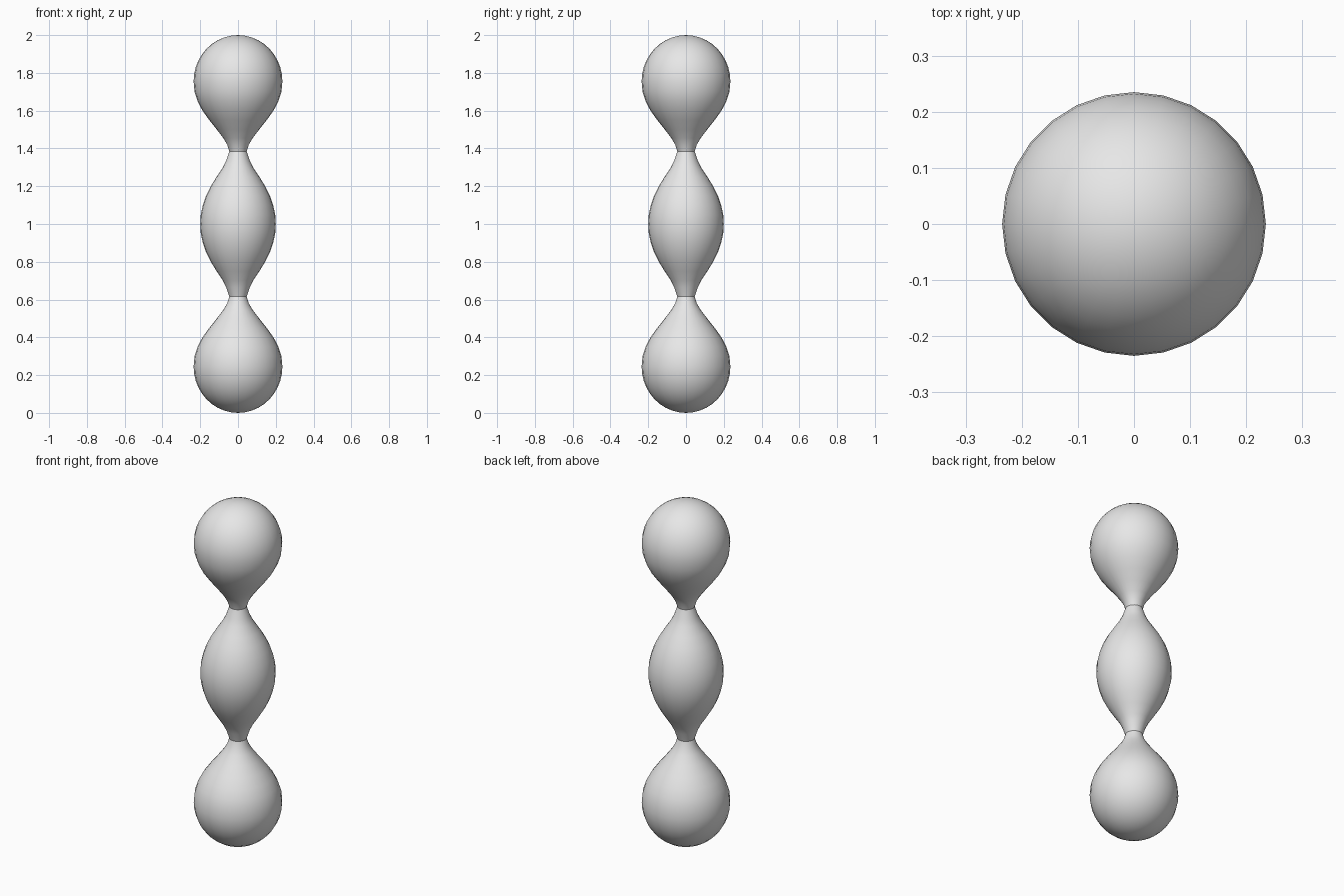
import bpy, bmesh, math

cube = bpy.data.objects.get("Cube")
if cube:
    bpy.data.objects.remove(cube, do_unlink=True)

SIDES = 28

# Plain grey material
grey = bpy.data.materials.new("plain_grey")
grey.use_nodes = True
grey.diffuse_color = (0.8, 0.8, 0.8, 1)
grey.node_tree.nodes["Principled BSDF"].inputs["Base Color"].default_value = (0.8, 0.8, 0.8, 1)

# Upper half profile (radius, z): belly, pinched neck, flare into the ball
half = [(0.2, 1.0), (0.197, 1.05), (0.186, 1.1), (0.169, 1.15), (0.144, 1.2),
        (0.113, 1.25), (0.08, 1.3), (0.063, 1.335), (0.046, 1.385),
        (0.057, 1.42), (0.078, 1.455), (0.112, 1.5), (0.152, 1.55),
        (0.188, 1.6), (0.214, 1.65), (0.23, 1.70)]

# Rounded cap of the ball
for i in range(10):
    a = math.radians(i * 9)
    half.append((0.235 * math.cos(a), 1.755 + 0.245 * math.sin(a)))

# Mirror the profile about z = 1 for the lower half
profile = [(r, 2 - z) for r, z in reversed(half[1:])] + half

# Lathe the profile into one closed body
bm = bmesh.new()
rings = []
for r, z in profile:
    rings.append([bm.verts.new((r * math.cos(2 * math.pi * k / SIDES),
                                r * math.sin(2 * math.pi * k / SIDES), z))
                  for k in range(SIDES)])
for lo, hi in zip(rings, rings[1:]):
    for k in range(SIDES):
        n = (k + 1) % SIDES
        bm.faces.new((lo[k], lo[n], hi[n], hi[k]))

# Close both poles
bottom = bm.verts.new((0, 0, 0))
top = bm.verts.new((0, 0, 2))
for k in range(SIDES):
    n = (k + 1) % SIDES
    bm.faces.new((bottom, rings[0][n], rings[0][k]))
    bm.faces.new((top, rings[-1][k], rings[-1][n]))

mesh = bpy.data.meshes.new("triple_bulb_body")
bm.to_mesh(mesh)
bm.free()
mesh.materials.append(grey)
body = bpy.data.objects.new("triple_bulb_body", mesh)
bpy.context.collection.objects.link(body)

# Smooth shading, with the neck creases kept sharp
bpy.ops.object.select_all(action='DESELECT')
body.select_set(True)
bpy.context.view_layer.objects.active = body
bpy.ops.object.shade_smooth_by_angle(angle=math.radians(30))
